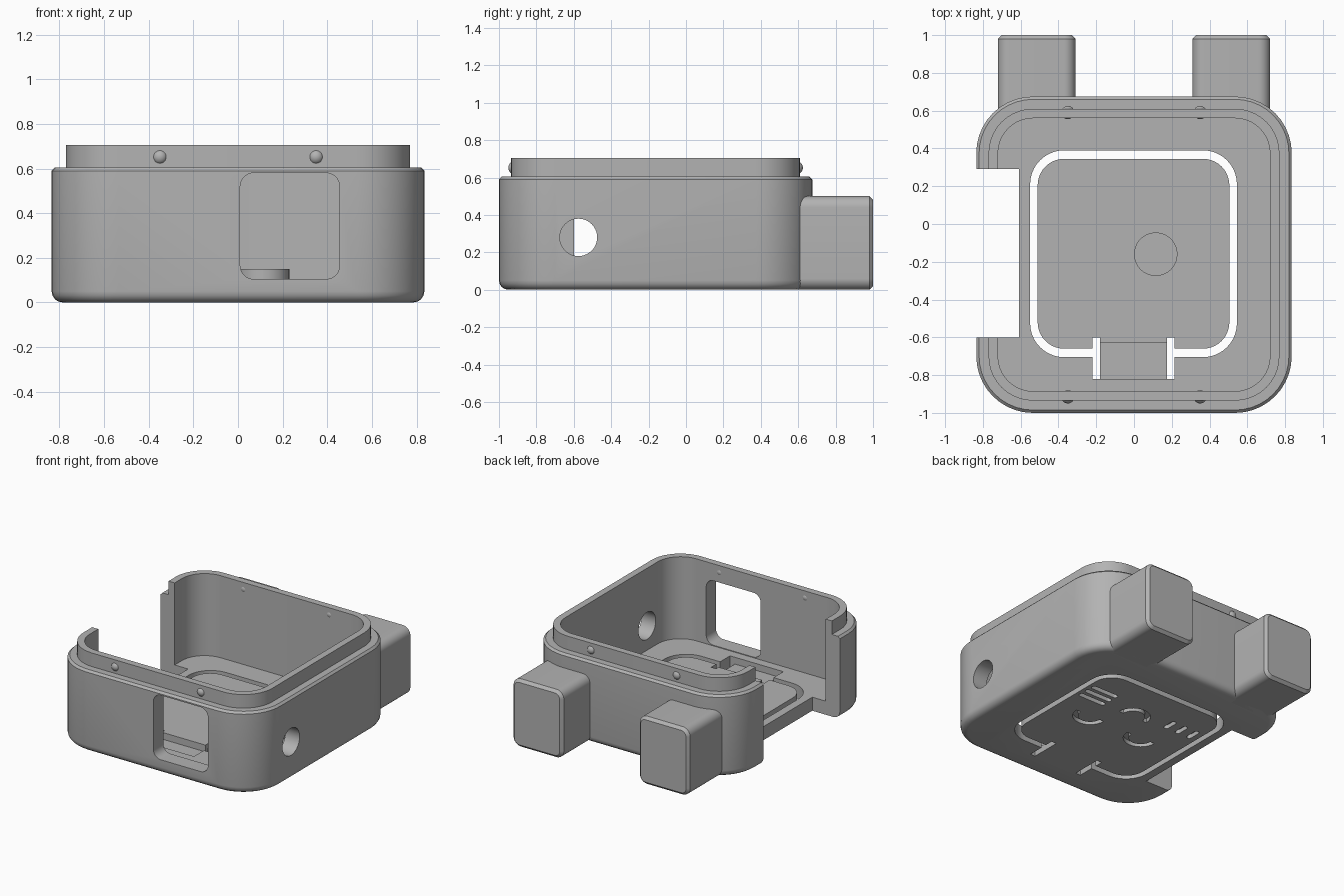
import bpy, bmesh
from math import sin, cos, pi, radians
from mathutils import Matrix

if "Cube" in bpy.data.objects:
    bpy.data.objects.remove(bpy.data.objects["Cube"], do_unlink=True)

grey = bpy.data.materials.new("plastic_grey")
grey.use_nodes = True
grey.diffuse_color = (0.45, 0.45, 0.45, 1)
grey.node_tree.nodes["Principled BSDF"].inputs["Base Color"].default_value = grey.diffuse_color
UPRIGHT = Matrix.Rotation(radians(90), 4, "X")  # local z becomes -y


def outline(x0, x1, y0, y1, r, n=10):
    """Rounded rectangle as a loop of 2D points."""
    pts = []
    corners = [(x1 - r, y1 - r), (x0 + r, y1 - r), (x0 + r, y0 + r), (x1 - r, y0 + r)]
    for k, (cx, cy) in enumerate(corners):
        for i in range(n + 1):
            a = pi / 2 * (k + i / n)
            pts.append((cx + r * cos(a), cy + r * sin(a)))
    return pts


def loft(name, rings, closed=False, matrix=None):
    """Skin a list of (loop, z); cap the ends, or join them when closed."""
    bm = bmesh.new()
    loops = [[bm.verts.new((x, y, z)) for x, y in pts] for pts, z in rings]
    pairs = list(zip(loops, loops[1:]))
    if closed:
        pairs.append((loops[-1], loops[0]))
    else:
        bm.faces.new(loops[0])
        bm.faces.new(loops[-1])
    for a, b in pairs:
        for i in range(len(a)):
            j = (i + 1) % len(a)
            bm.faces.new((a[i], a[j], b[j], b[i]))
    if matrix:
        bm.transform(matrix)
    bmesh.ops.recalc_face_normals(bm, faces=bm.faces)
    return finish(name, bm)


def finish(name, bm):
    me = bpy.data.meshes.new(name)
    bm.to_mesh(me)
    bm.free()
    me.materials.append(grey)
    ob = bpy.data.objects.new(name, me)
    bpy.context.collection.objects.link(ob)
    return ob


def prism(name, pts, z0, z1, matrix=None):
    return loft(name, [(pts, z0), (pts, z1)], matrix=matrix)


def box(name, x0, x1, y0, y1, z0, z1):
    return prism(name, [(x0, y0), (x1, y0), (x1, y1), (x0, y1)], z0, z1)


def cut(ob, cutters):
    """Subtract the cutters one by one, then delete them."""
    for c in cutters:
        m = ob.modifiers.new("cut", "BOOLEAN")
        m.operation, m.solver, m.object = "DIFFERENCE", "EXACT", c
        bpy.context.view_layer.update()
        dg = bpy.context.evaluated_depsgraph_get()
        me = bpy.data.meshes.new_from_object(ob.evaluated_get(dg))
        ob.modifiers.clear()
        ob.data = me
        bpy.data.objects.remove(c, do_unlink=True)


def smooth(ob):
    bpy.ops.object.select_all(action="DESELECT")
    ob.select_set(True)
    bpy.context.view_layer.objects.active = ob
    bpy.ops.object.shade_smooth_by_angle(angle=radians(30))


# Open case: outer wall, rim chamfer, raised lip, cavity and floor in one skin
FLOOR = 0.1
profile = [(0.05 * (1 - sin(a)), 0.05 * (1 - cos(a))) for a in (pi / 8 * i for i in range(5))]
profile += [(0, 0.59), (0.015, 0.605), (0.065, 0.605), (0.065, 0.705), (0.115, 0.705), (0.115, FLOOR)]
case = loft("case", [(outline(-0.835 + i, 0.835 - i, -1 + i, 0.675 - i, 0.3 - i), z) for i, z in profile])

# Slot around the floor button, interrupted at its hinge
big = outline(-0.55, 0.545, -0.705, 0.39, 0.18)
small = outline(-0.51, 0.505, -0.66, 0.345, 0.14)
ring = loft("ring_cutter", [(big, -0.1), (big, 0.3), (small, 0.3), (small, -0.1)], closed=True)
cut(ring, [box("hinge_gap", -0.2, 0.195, -0.9, -0.5, -0.2, 0.4)])

cutters = [
    ring,
    box("side_opening", -1, -0.61, -0.6, 0.29, -0.1, 1),
    prism("front_window", outline(0.01, 0.455, 0.105, 0.58, 0.06), 0.8, 1.1, UPRIGHT),
    prism("side_hole", outline(-0.1, 0.1, -0.1, 0.1, 0.1), 0.6, 1,
          Matrix.Translation((0, -0.575, 0.28)) @ Matrix.Rotation(pi / 2, 4, "Y")),
    box("hinge_recess", -0.2, 0.195, -0.82, -0.63, 0.05, 0.3),
    box("hinge_slot", -0.22, -0.18, -0.82, -0.6, -0.1, 0.3),
    box("hinge_slot", 0.175, 0.215, -0.82, -0.6, -0.1, 0.3),
]

# Engraved grooves under the floor: two sets of bars and three arcs
DEPTH, W = 0.03, 0.018
for k in (-1, 0, 1):
    y, x = 0.07 + 0.065 * k, -0.35 + 0.1 * k
    cutters.append(prism("bar", outline(0.26, 0.48, y - W, y + W, W * 0.99, 4), -0.1, DEPTH))
    cutters.append(prism("bar", outline(x - W, x + W, 0.02, 0.13, W * 0.99, 4), -0.1, DEPTH))
for cx, cy, start in ((0.24, -0.17, pi), (-0.21, -0.18, pi), (0.01, 0, 0)):
    arc = [start + pi * i / 14 for i in range(15)]
    pts = [(cx + (0.1 + W) * cos(a), cy + (0.1 + W) * sin(a)) for a in arc]
    pts += [(cx + (0.1 - W) * cos(a), cy + (0.1 - W) * sin(a)) for a in reversed(arc)]
    cutters.append(prism("arc", pts, -0.1, DEPTH))
cut(case, cutters)
smooth(case)

# Round pad on the floor button
smooth(prism("button_pad", outline(0, 0.23, -0.275, -0.045, 0.1149), FLOOR - 0.02, FLOOR + 0.05))

# Snap bumps on the lip and mounting blocks at the back
for s, side in ((1, "left"), (-1, "right")):
    for y, end in ((-0.915, "front"), (0.59, "back")):
        bm = bmesh.new()
        bmesh.ops.create_uvsphere(bm, u_segments=24, v_segments=14, radius=0.035,
                                  matrix=Matrix.Translation((0.35 * s, y, 0.652)))
        smooth(finish(f"{side}_{end}_bump", bm))
    x = 0.515 * s
    rings = [(outline(x - 0.205 + i, x + 0.205 - i, i, 0.5 - i, 0.06 - i), z)
             for i, z in ((0, -0.57), (0, -0.98), (0.02, -1))]
    smooth(loft(f"{side}_back_block", rings, matrix=UPRIGHT))
